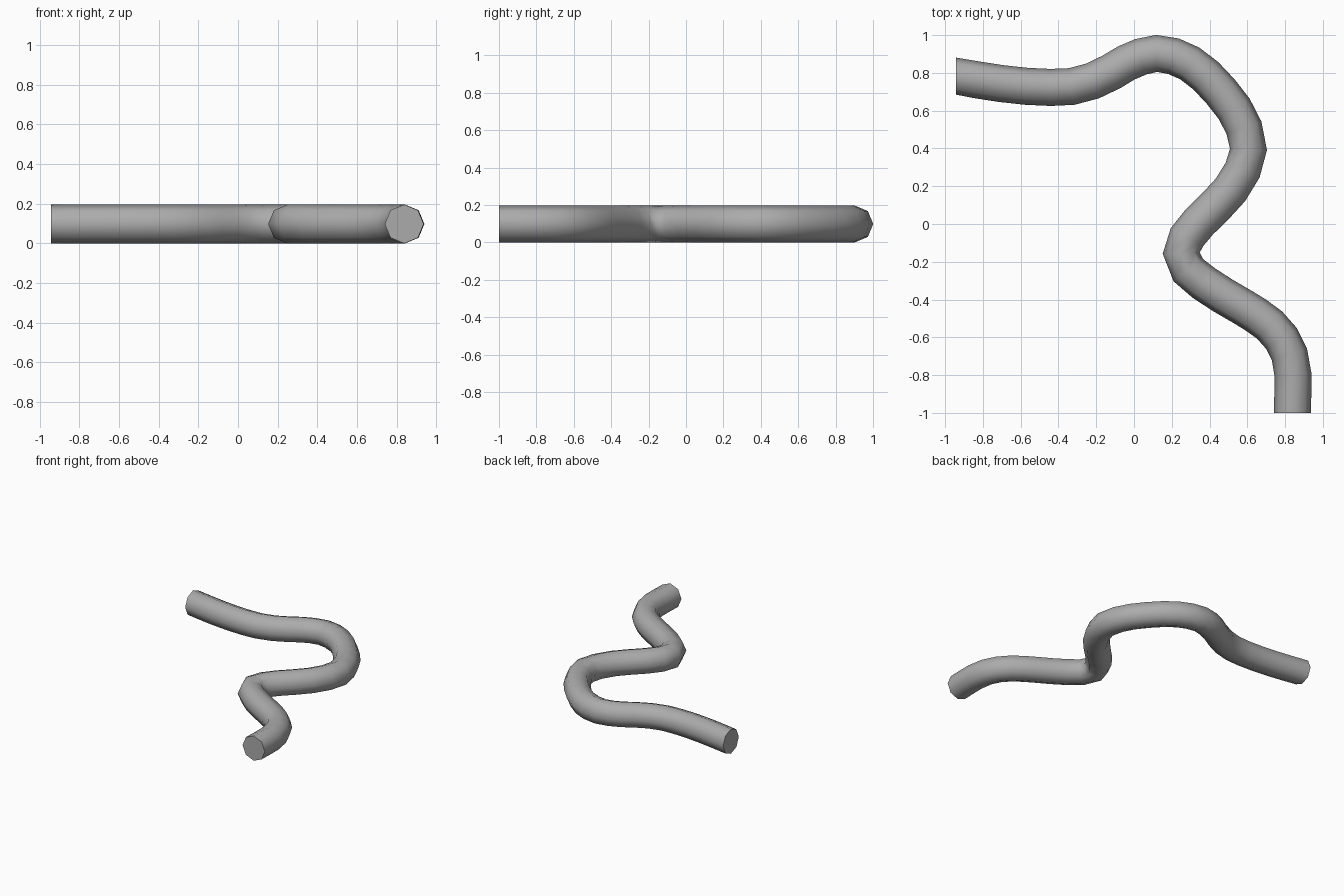
import bpy
import bmesh
import math
from mathutils import Vector

cube = bpy.data.objects.get("Cube")
if cube:
    bpy.data.objects.remove(cube, do_unlink=True)

RADIUS = 0.098
SIDES = 8
GREY = (0.41, 0.41, 0.41, 1)

# Centre line of the winding tube, from the back end to the front end
PATH = [Vector(p) for p in (
    (-0.943, 0.783), (-0.83, 0.763), (-0.7, 0.743), (-0.57, 0.729),
    (-0.44, 0.723), (-0.33, 0.728), (-0.22, 0.757), (-0.12, 0.805),
    (-0.04, 0.853), (0.035, 0.885), (0.12, 0.903), (0.21, 0.888),
    (0.295, 0.85), (0.38, 0.785), (0.46, 0.7), (0.53, 0.61),
    (0.582, 0.51), (0.606, 0.395), (0.575, 0.285), (0.51, 0.18),
    (0.43, 0.093), (0.345, 0.01), (0.28, -0.07), (0.25, -0.155),
    (0.288, -0.245), (0.37, -0.313), (0.47, -0.378), (0.58, -0.442),
    (0.645, -0.482), (0.718, -0.535), (0.78, -0.605), (0.823, -0.69),
    (0.842, -0.8), (0.841, -0.9), (0.838, -1.0))]


def side_direction(i):
    """Horizontal direction across the tube at path point i."""
    if i == 0:
        return Vector((0, 1))
    if i == len(PATH) - 1:
        return Vector((1, 0))
    along = (PATH[i] - PATH[i - 1]).normalized() + (PATH[i + 1] - PATH[i]).normalized()
    along.normalize()
    return Vector((-along.y, along.x))


# Material
grey = bpy.data.materials.new("mid grey")
grey.use_nodes = True
grey.diffuse_color = GREY
grey.node_tree.nodes["Principled BSDF"].inputs["Base Color"].default_value = GREY

# Octagonal rings along the path
bm = bmesh.new()
rings = []
for i, point in enumerate(PATH):
    across = side_direction(i)
    ring = []
    for k in range(SIDES):
        angle = math.tau * k / SIDES
        flat = point + across * RADIUS * math.cos(angle)
        ring.append(bm.verts.new((flat.x, flat.y, RADIUS + RADIUS * math.sin(angle))))
    rings.append(ring)

# Walls between the rings, then the two flat ends
for a, b in zip(rings, rings[1:]):
    for k in range(SIDES):
        n = (k + 1) % SIDES
        bm.faces.new((a[k], a[n], b[n], b[k]))
bm.faces.new(rings[0])
bm.faces.new(rings[-1])
bmesh.ops.recalc_face_normals(bm, faces=bm.faces)

mesh = bpy.data.meshes.new("winding_tube")
bm.to_mesh(mesh)
bm.free()
mesh.materials.append(grey)
tube = bpy.data.objects.new("winding_tube", mesh)
bpy.context.collection.objects.link(tube)

# Smooth walls with sharp end rims
bpy.ops.object.select_all(action="DESELECT")
tube.select_set(True)
bpy.context.view_layer.objects.active = tube
bpy.ops.object.shade_smooth_by_angle(angle=math.radians(60))
